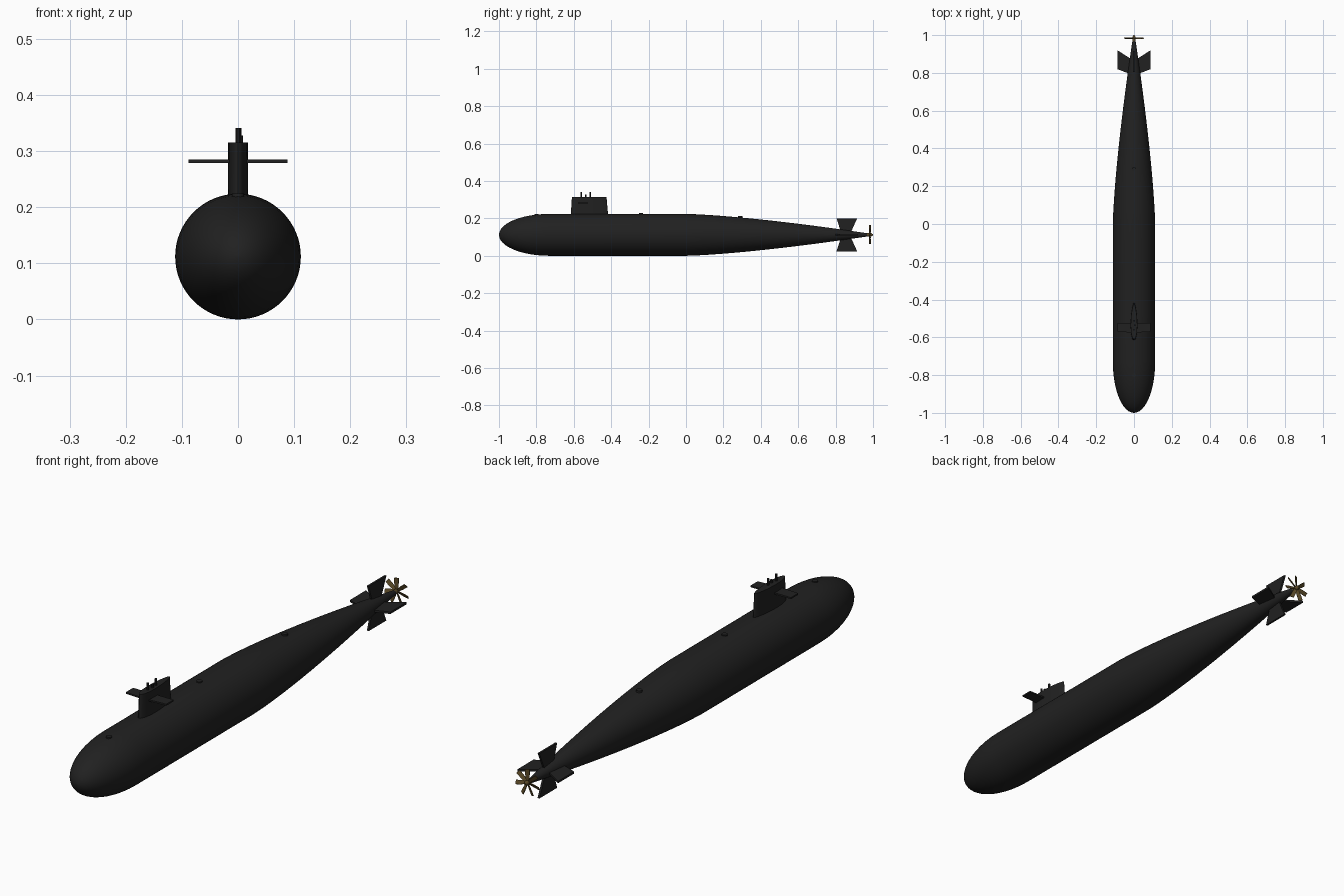
import bpy, bmesh
from math import sin, cos, pi, sqrt
from mathutils import Vector, Matrix

cube = bpy.data.objects.get("Cube")
if cube:
    bpy.data.objects.remove(cube)

R = 0.112          # hull radius, also the height of its axis


def material(name, colour):
    m = bpy.data.materials.new(name)
    m.use_nodes = True
    m.diffuse_color = colour
    bsdf = m.node_tree.nodes["Principled BSDF"]
    bsdf.inputs["Base Color"].default_value = colour
    bsdf.inputs["Roughness"].default_value = 0.6
    return m


black = material("hull black", (0.015, 0.015, 0.015, 1))
brass = material("dark brass", (0.10, 0.065, 0.02, 1))


def loft(name, rings, mat, smooth=True):
    """Skin a stack of equal-length rings and cap both ends."""
    bm = bmesh.new()
    rows = [[bm.verts.new(p) for p in ring] for ring in rings]
    n = len(rows[0])
    for a, b in zip(rows, rows[1:]):
        for i in range(n):
            j = (i + 1) % n
            bm.faces.new((a[i], a[j], b[j], b[i]))
    bm.faces.new(rows[0])
    bm.faces.new(rows[-1])
    bmesh.ops.recalc_face_normals(bm, faces=bm.faces)
    mesh = bpy.data.meshes.new(name)
    bm.to_mesh(mesh)
    bm.free()
    mesh.materials.append(mat)
    ob = bpy.data.objects.new(name, mesh)
    bpy.context.collection.objects.link(ob)
    if smooth:
        bpy.ops.object.select_all(action='DESELECT')
        ob.select_set(True)
        bpy.context.view_layer.objects.active = ob
        bpy.ops.object.shade_smooth_by_angle(angle=0.6)
    return ob


def ring_y(y, r, n):
    return [Vector((r * cos(2*pi*i/n), y, R + r * sin(2*pi*i/n))) for i in range(n)]


def ring_z(x, y, z, r, n=16):
    return [Vector((x + r * cos(2*pi*i/n), y + r * sin(2*pi*i/n), z)) for i in range(n)]


def tail_radius(y):
    return 0.004 + (R - 0.004) * (1 - y ** 1.4)


# Hull: elliptical bow, straight midbody, tapering stern
profile = [(-1, 0.001)]
for i in range(1, 13):
    a = i / 12 * pi / 2
    profile.append((-0.73 - 0.27 * cos(a), R * sin(a)))
profile += [(i / 16 * 0.98, tail_radius(i / 16 * 0.98)) for i in range(17)]
loft("hull", [ring_y(y, r, 64) for y, r in profile], black)


# Sail: rounded leading edge, tapering to the rear
def sail_ring(z, front, back, half):
    pts = []
    for i in range(32):
        a = 2 * pi * i / 32
        t = (1 - cos(a)) / 2
        width = half * sin(a) * (1.12 - 0.4 * t)
        pts.append(Vector((width, front + (back - front) * t, z)))
    return pts


loft("sail", [sail_ring(0.20, -0.617, -0.415, 0.0195),
              sail_ring(0.315, -0.610, -0.425, 0.0185)], black)

# Masts on the sail
for i, (x, y, top) in enumerate([(0, -0.56, 0.341), (0.004, -0.536, 0.328), (0.002, -0.512, 0.341)]):
    loft(f"mast_{i + 1}", [ring_z(x, y, 0.30, 0.0045, 10), ring_z(x, y, top, 0.0045, 10)], black)


# Flat fins: chord at the root and the tip, turned about the hull axis
def fin(name, root, tip, out, angle, height, thick):
    turn = Matrix.Rotation(angle, 4, 'Y')
    rings = []
    for x, (y0, y1) in zip(out, (root, tip)):
        rect = [(y0, -thick), (y1, -thick), (y1, thick), (y0, thick)]
        rings.append([turn @ Vector((x, y, z)) + Vector((0, 0, height)) for y, z in rect])
    loft(name, rings, black, False)


for side, angle in (("left", 0), ("right", pi)):
    fin(side + "_sail_plane", (-0.575, -0.525), (-0.570, -0.525), (0.01, 0.088), angle, 0.282, 0.003)
    fin(side + "_stern_plane", (0.79, 0.87), (0.82, 0.92), (0.01, 0.088), angle, R, 0.004)
for side, angle in (("upper", -pi / 2), ("lower", pi / 2)):
    fin(side + "_rudder", (0.83, 0.88), (0.805, 0.915), (0.01, 0.088), angle, R, 0.004)

# Deck hatches
for name, y, top in (("bow_hatch", -0.80, 0.224), ("middle_hatch", -0.24, 0.228),
                     ("stern_hatch", 0.29, R + tail_radius(0.29) + 0.007)):
    loft(name, [ring_z(0, y, top - 0.02, 0.011), ring_z(0, y, top, 0.011)], black)

# Propeller: hub with seven pitched blades
loft("propeller_hub", [ring_y(0.965, 0.009, 16), ring_y(0.99, 0.009, 16), ring_y(1.0, 0.003, 16)], brass)
for i in range(7):
    turn = Matrix.Rotation(2 * pi * i / 7, 4, 'Y')
    pitch = Matrix.Rotation(0.5, 4, 'Z')
    rings = []
    for z, half in ((0.004, 0.005), (0.03, 0.008), (0.052, 0.008)):
        rect = [(-half, -0.0012), (half, -0.0012), (half, 0.0012), (-half, 0.0012)]
        rings.append([turn @ (pitch @ Vector((x, y, z))) + Vector((0, 0.983, R)) for x, y in rect])
    loft(f"propeller_blade_{i + 1}", rings, brass, False)
